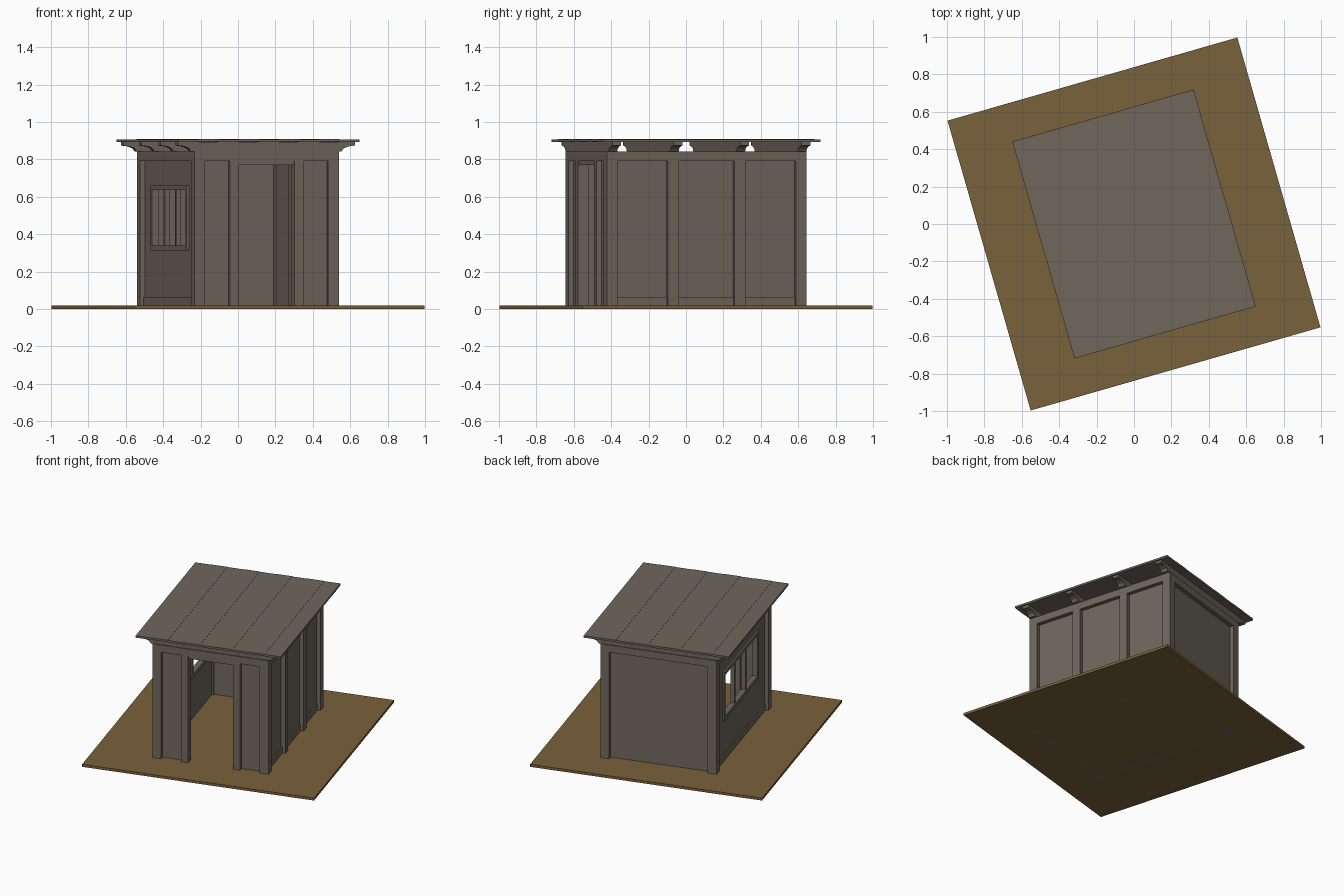
import bpy, bmesh, math
from mathutils import Matrix

if "Cube" in bpy.data.objects:
    bpy.data.objects.remove(bpy.data.objects["Cube"])

ROT = Matrix.Rotation(math.radians(16), 4, 'Z')   # whole scene is turned 16 degrees


def material(name, rgb):
    m = bpy.data.materials.new(name)
    m.diffuse_color = (*rgb, 1)
    m.use_nodes = True
    m.node_tree.nodes["Principled BSDF"].inputs["Base Color"].default_value = m.diffuse_color
    return m


WOOD = material("weathered_wood", (0.158, 0.135, 0.108))
EARTH = material("brown_earth", (0.195, 0.122, 0.045))


def finish(name, bm, mat):
    bmesh.ops.recalc_face_normals(bm, faces=bm.faces)
    bm.transform(ROT)
    me = bpy.data.meshes.new(name)
    bm.to_mesh(me)
    bm.free()
    me.materials.append(mat)
    ob = bpy.data.objects.new(name, me)
    bpy.context.collection.objects.link(ob)
    return ob


def box(name, x, y, z, mat=WOOD):
    """Box from (min, max) ranges."""
    bm = bmesh.new()
    size = [r[1] - r[0] for r in (x, y, z)]
    mid = [(r[1] + r[0]) / 2 for r in (x, y, z)]
    bmesh.ops.create_cube(bm, size=1, matrix=Matrix.Translation(mid) @ Matrix.Diagonal((*size, 1)))
    return finish(name, bm, mat)


A, B = 0.4025, 0.556        # half width and half depth of the hut
P = 0.06                    # post size
R = 0.028                   # how far panels sit behind the posts
T = 0.022                   # panel thickness
TOP = 0.79                  # post height
RAFTERS = [-B + P / 2, -0.185, 0.185, B - P / 2]
XO, XI = A - R, A - R - T   # side panel outer and inner faces
YO, YI = B - R, B - R - T   # front and back panel faces

# ground plate
box("ground", (-0.806, 0.806), (-0.806, 0.806), (0, 0.018), EARTH)

# corner posts
for sx in (-1, 1):
    for sy in (-1, 1):
        x, y = sorted((sx * A, sx * (A - P))), sorted((sy * B, sy * (B - P)))
        box("corner_post", x, y, (0, TOP))

# right wall: middle posts, panel, base rail
for y in RAFTERS[1:3]:
    box("right_post", (A - P, A), (y - P / 2, y + P / 2), (0, TOP))
box("right_panel", (XI, XO), (-B + P, B - P), (0, TOP))
box("right_base_rail", (XO, XO + 0.008), (-B + P, B - P), (0, 0.065))

# left wall: panel pieces round the window opening
wy, z0, z1 = 0.33, 0.335, 0.64
box("left_panel_low", (-XO, -XI), (-B + P, B - P), (0, z0))
box("left_panel_high", (-XO, -XI), (-B + P, B - P), (z1, TOP))
box("left_panel_front", (-XO, -XI), (-B + P, -wy), (z0, z1))
box("left_panel_back", (-XO, -XI), (wy, B - P), (z0, z1))
box("left_base_rail", (-XO - 0.008, -XO), (-B + P, B - P), (0, 0.065))

# window frame and mullions
fx = (-XO - 0.012, -XI + 0.006)
f = 0.022
for s in (-1, 1):
    y = sorted((s * (wy - 0.005), s * (wy + f)))
    box("window_jamb", fx, y, (z0 - f, z1 + f))
    box("window_mullion", (-XO - 0.004, -XI), (s * 0.11 - 0.011, s * 0.11 + 0.011), (z0, z1))
box("window_sill", fx, (-wy, wy), (z0 - f, z0 + 0.004))
box("window_head", fx, (-wy, wy), (z1 - 0.004, z1 + f))

# back wall
box("back_panel", (-A + P, A - P), (YI, YO), (0, TOP))

# front wall with doorway
dw, dp = 0.155, 0.05
for s in (-1, 1):
    box("door_post", sorted((s * dw, s * (dw + dp))), (-B, -B + P), (0, TOP))
    box("front_panel", sorted((s * (dw + dp), s * (A - P))), (-YO, -YI), (0, TOP))
box("door_header", (-dw, dw), (-B + 0.006, -B + P - 0.006), (0.77, TOP))

# ring beam on top of the posts
for s in (-1, 1):
    box("side_beam", sorted((s * A, s * (A - P))), (-B, B), (TOP, 0.842))
    box("end_beam", (-A + P, A - P), sorted((s * B, s * (B - P))), (TOP, 0.842))

# rafters with shaped ends
half = [(0.492, 0.894), (0.492, 0.874), (0.455, 0.869), (0.43, 0.859), (0.418, 0.842)]
profile = half + [(-x, z) for x, z in reversed(half)]
for y in RAFTERS:
    bm = bmesh.new()
    w = 0.024
    face = bm.faces.new([bm.verts.new((x, y - w, z)) for x, z in profile])
    ext = bmesh.ops.extrude_face_region(bm, geom=[face])
    for v in ext["geom"]:
        if isinstance(v, bmesh.types.BMVert):
            v.co.y += 2 * w
    finish("rafter", bm, WOOD)

# roof boards, nine side by side with tiny height steps
n, W, D = 9, 0.504, 0.603
step = 2 * W / n
for i in range(n):
    lift = 0.0015 * (i % 2)
    box("roof_board", (-W + i * step, -W + (i + 1) * step), (-D, D), (0.893 + lift, 0.907 + lift))
